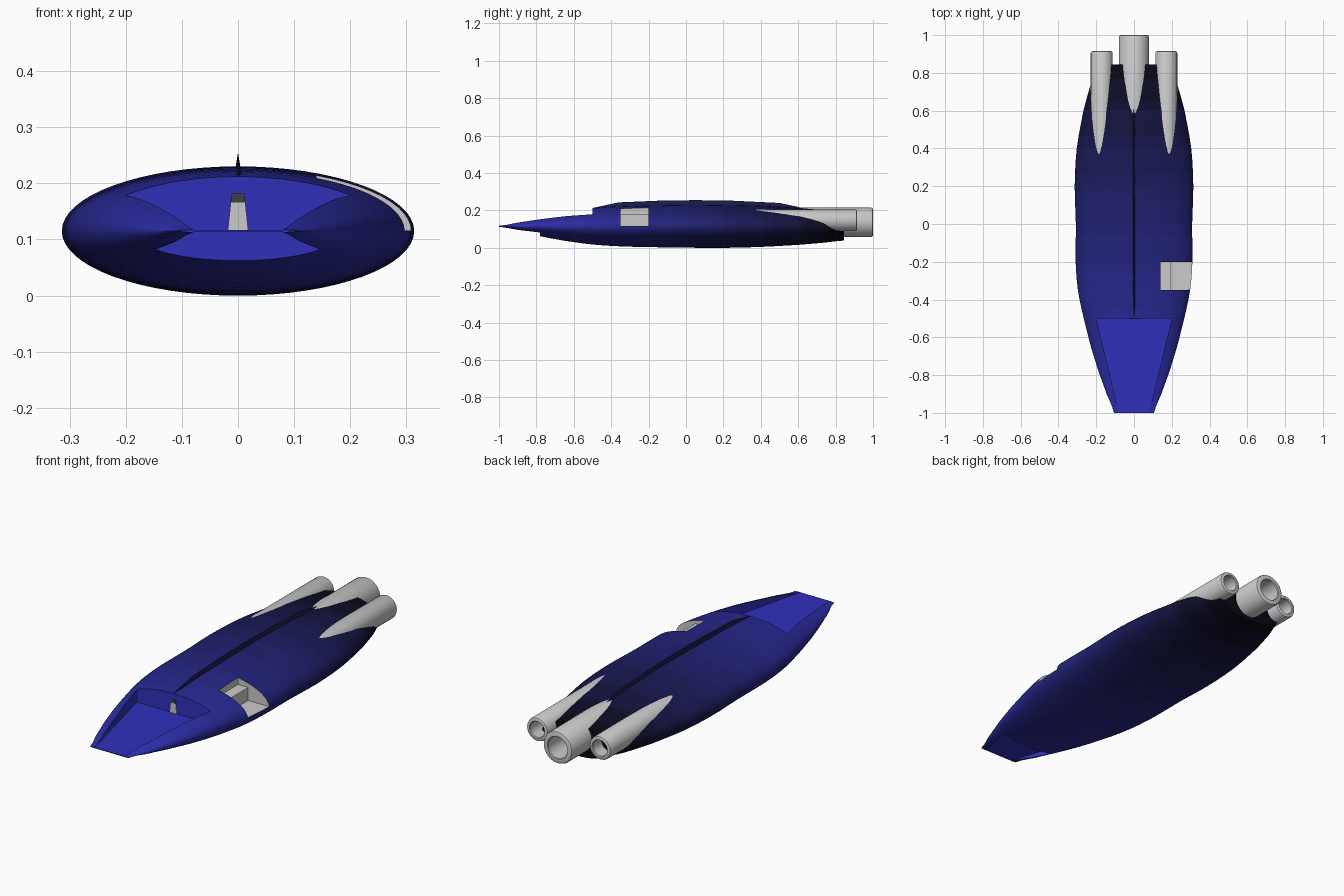
import bpy, bmesh, math
from mathutils import Vector

if "Cube" in bpy.data.objects:
    bpy.data.objects.remove(bpy.data.objects["Cube"])

CZ = 0.115          # height of hull axis
SIDES = 64


def material(name, rgb):
    m = bpy.data.materials.new(name)
    m.diffuse_color = (*rgb, 1)
    m.use_nodes = True
    m.node_tree.nodes["Principled BSDF"].inputs["Base Color"].default_value = m.diffuse_color
    return m


def finish(name, bm, mats=()):
    bmesh.ops.recalc_face_normals(bm, faces=bm.faces)
    me = bpy.data.meshes.new(name)
    bm.to_mesh(me)
    bm.free()
    for m in mats:
        me.materials.append(m)
    ob = bpy.data.objects.new(name, me)
    bpy.context.collection.objects.link(ob)
    return ob


def activate(ob):
    bpy.ops.object.select_all(action='DESELECT')
    ob.select_set(True)
    bpy.context.view_layer.objects.active = ob


def smooth(ob, angle=30):
    activate(ob)
    bpy.ops.object.shade_smooth_by_angle(angle=math.radians(angle))


def loft(bm, rings):
    """Skin closed rings of points and cap both ends; returns face rows."""
    vs = [[bm.verts.new(p) for p in r] for r in rings]
    n = len(vs[0])
    rows = []
    for a, b in zip(vs, vs[1:]):
        rows.append([bm.faces.new((a[i], a[(i + 1) % n], b[(i + 1) % n], b[i]))
                     for i in range(n)])
    rows[0].append(bm.faces.new(vs[0]))
    rows[-1].append(bm.faces.new(vs[-1]))
    return rows


def prism(name, pts, vec, mat=None):
    bm = bmesh.new()
    v = Vector(vec)
    loft(bm, [pts, [Vector(p) + v for p in pts]])
    return finish(name, bm, [mat] if mat else [])


def cut(ob, cutter):
    mod = ob.modifiers.new("cut", 'BOOLEAN')
    mod.operation = 'DIFFERENCE'
    mod.solver = 'EXACT'
    mod.material_mode = 'TRANSFER'
    mod.object = cutter
    activate(ob)
    bpy.ops.object.modifier_apply(modifier=mod.name)
    bpy.data.objects.remove(cutter)


# hull stations: y, half width, half height
STATIONS = [(-1, .106, .004), (-.9, .145, .029), (-.78, .188, .053), (-.65, .228, .077),
            (-.5, .266, .097), (-.35, .297, .107), (-.2, .309, .111), (0, .308, .114),
            (.2, .314, .115), (.4, .303, .110), (.6, .268, .099), (.73, .232, .088),
            (.845, .190, .076)]
rings, ys = [], []
S = STATIONS
for i in range(len(S) - 1):
    p = [Vector(S[max(0, min(len(S) - 1, i + k))]) for k in (-1, 0, 1, 2)]
    for t in (0, 1 / 3, 2 / 3) + ((1,) if i == len(S) - 2 else ()):
        # Catmull-Rom on the half sizes, plain step along y
        q = 0.5 * (2 * p[1] + (p[2] - p[0]) * t + (2 * p[0] - 5 * p[1] + 4 * p[2] - p[3]) * t * t
                   + (3 * p[1] - p[0] - 3 * p[2] + p[3]) * t ** 3)
        y = p[1].x + (p[2].x - p[1].x) * t
        ys.append(y)
        rings.append([(q.y * math.cos(a), y, CZ + q.z * math.sin(a))
                      for a in (2 * math.pi * k / SIDES for k in range(SIDES))])

# hull with paint fading from blue to black
bm = bmesh.new()
rows = loft(bm, rings)
BANDS = 20
paint = []
for k in range(BANDS):
    f = 1 - (k + .5) / BANDS
    paint.append(material(f"paint_{k}", (.002 + .028 * f, .002 + .028 * f, .004 + .46 * f ** 1.3)))
for row, y0, y1 in zip(rows, ys, ys[1:]):
    k = int(((y0 + y1) / 2 + 1) / 1.846 * BANDS)
    for f in row:
        f.material_index = min(k, BANDS - 1)
hull = finish("hull", bm, paint)

blue = material("bright_blue", (.03, .03, .5))
grey = material("recess_grey", (.8, .8, .8))
dark = material("dark_navy", (.01, .01, .07))

# open cockpit deck, underside notch and stepped side hatch
cut(hull, prism("deck_cutter", [(-.2, -.5, .117), (.2, -.5, .117), (.056, -1.1, .117),
                                (-.056, -1.1, .117)], (0, 0, .3), blue))
cut(hull, prism("notch_cutter", [(-.147, -.78, .113), (.147, -.78, .113), (.05, -1.1, .113),
                                 (-.05, -1.1, .113)], (0, 0, -.3), blue))
cut(hull, prism("hatch_cutter", [(.195, -.35, .116), (.4, -.35, .116), (.4, -.35, .3),
                                 (.14, -.35, .3), (.14, -.35, .18), (.195, -.35, .18)],
                (0, .15, 0), grey))
smooth(hull, 25)

# cockpit door and its dark window
prism("cockpit_door", [(-.018, -.503, .117), (.018, -.503, .117), (.013, -.503, .166),
                       (-.013, -.503, .166)], (0, .01, 0))
prism("door_window", [(-.013, -.503, .166), (.013, -.503, .166), (.011, -.503, .182),
                      (-.011, -.503, .182)], (0, .01, 0), material("window", (.05, .05, .06)))

# dorsal fin: thin triangular ridge
bm = bmesh.new()
loft(bm, [[(-.011, y, .19), (.011, y, .19), (0, y, z)]
          for y, z in ((-.5, .213), (-.36, .243), (-.15, .252), (.05, .255), (.25, .252),
                       (.5, .24), (.65, .208))])
finish("dorsal_fin", bm, [dark])


# engines: hollow tubes turned about y
def engine(name, x, z, r, y0, y1):
    ri = r * .66
    prof = [(.5 * r, y0), (r, y0 + .02), (r, y1 - .01), (r - .003, y1 - .003), (r - .01, y1),
            (ri + .003, y1), (ri, y1 - .004), (ri, y1 - .14)]
    bm = bmesh.new()
    loft(bm, [[(x + q * math.cos(a), y, z + q * math.sin(a))
               for a in (2 * math.pi * k / 48 for k in range(48))] for q, y in prof])
    smooth(finish(name, bm))


engine("engine_centre", 0, .136, .079, .48, 1.0)
for side, label in ((-1, "left"), (1, "right")):
    engine(f"engine_{label}", side * .171, .147, .058, .28, .915)
